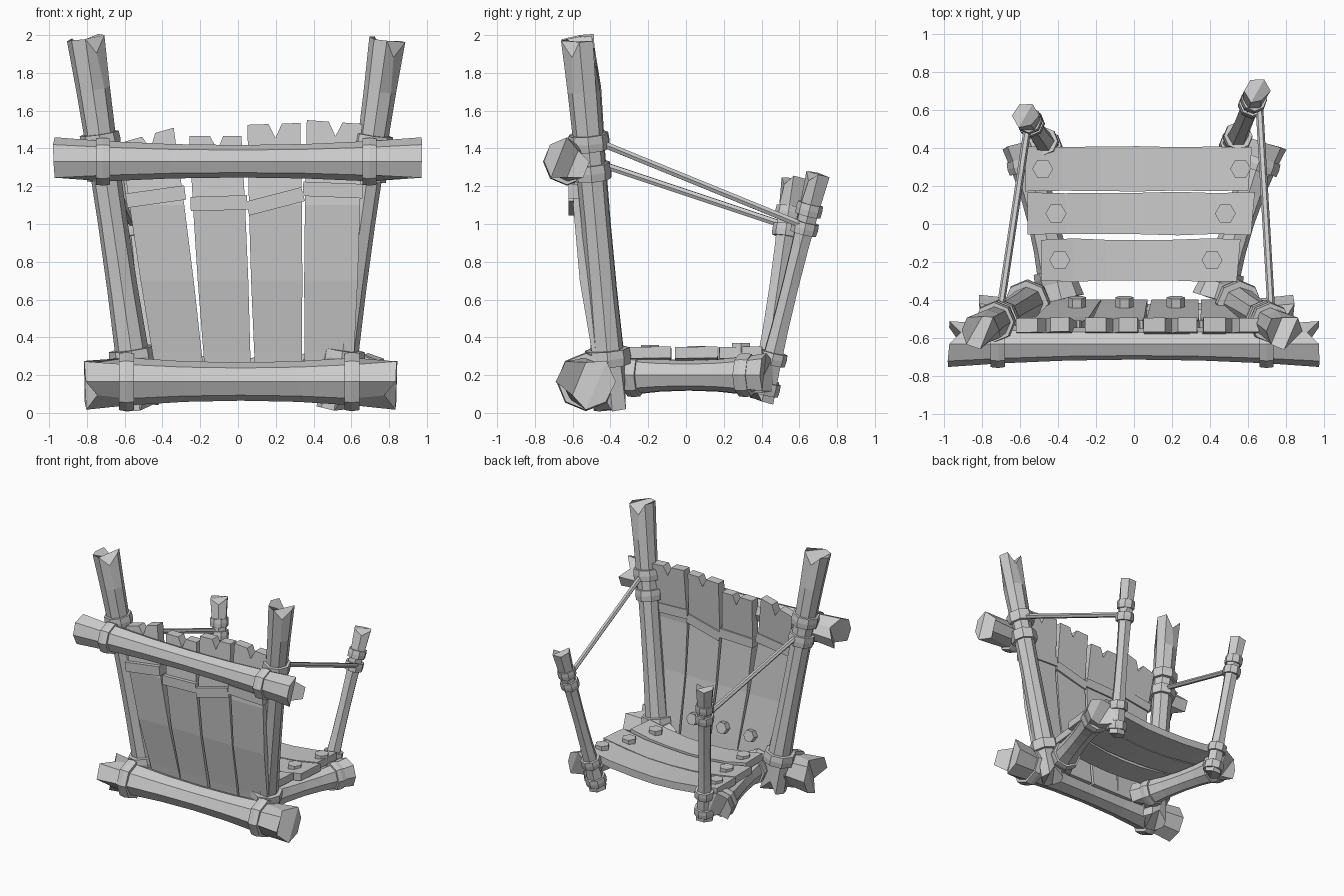
import bpy
import math
import random
from mathutils import Vector

random.seed(4)
cube = bpy.data.objects.get("Cube")
if cube:
    bpy.data.objects.remove(cube)


def loft(name, rings):
    """Join equal rings with quads and close both ends with quad strips."""
    n = len(rings[0])
    verts = [v for ring in rings for v in ring]
    faces = []
    for r in range(len(rings) - 1):
        for i in range(n):
            j = (i + 1) % n
            faces.append((r * n + i, r * n + j, (r + 1) * n + j, (r + 1) * n + i))
    last = (len(rings) - 1) * n
    for i in range(n // 2 - 1):
        cap = (i, n - 1 - i, n - 2 - i, i + 1)
        faces.append(cap)
        faces.append(tuple(last + k for k in reversed(cap)))
    mesh = bpy.data.meshes.new(name)
    mesh.from_pydata(verts, [], faces)
    mesh.update()
    obj = bpy.data.objects.new(name, mesh)
    bpy.context.collection.objects.link(obj)
    return obj


def frame(d):
    ref = Vector((0, 1, 0)) if abs(d.z) > 0.7 else Vector((0, 0, 1))
    u = d.cross(ref).normalized()
    return u, d.cross(u).normalized()


def log(name, a, b, r_end, r_mid, sides=8, split=(2, 5), depth=0.07):
    """Waisted log with split, slightly uneven ends."""
    a, b = Vector(a), Vector(b)
    d = (b - a).normalized()
    u, v = frame(d)
    ts = (0, 0.14, 0.32, 0.5, 0.68, 0.86, 1)
    wobble = [random.uniform(0.95, 1.04) for _ in range(sides)]
    rings = []
    for t in ts:
        r = r_mid + (r_end - r_mid) * (2 * t - 1) ** 2
        end = -1 if t == 0 else 1 if t == 1 else 0
        ring = []
        for i in range(sides):
            ang = math.tau * i / sides
            k = r * wobble[i]
            push = random.uniform(-0.012, 0) * end
            if end and i in split:
                k *= 0.68
                push = -depth * end
            ring.append(a.lerp(b, t) + (u * math.cos(ang) + v * math.sin(ang)) * k + d * push)
        rings.append(ring)
    return loft(name, rings)


def prism(name, centre, d, radius, width, sides=8, bulge=1.0):
    """Short binding, nail or rope along direction d."""
    c, d = Vector(centre), Vector(d).normalized()
    u, v = frame(d)
    rings = []
    for s, k in ((-0.5, 1), (0, bulge), (0.5, 1)):
        rings.append([c + d * (s * width) + (u * math.cos(q) + v * math.sin(q)) * radius * k
                      for q in (math.tau * i / sides for i in range(sides))])
    return loft(name, rings)


def rope(name, a, b, radius):
    a, b = Vector(a), Vector(b)
    return prism(name, (a + b) / 2, b - a, radius, (b - a).length, 6)


def bands(name, a, b, spots, width):
    """Bindings at (fraction, radius) spots along the line a-b."""
    a, b = Vector(a), Vector(b)
    for i, (t, r) in enumerate(spots):
        prism(f"{name}_{i + 1}", a.lerp(b, t), b - a, r, width, 8, 1.04)


def plank(name, stations, thick, across, normal, notch=0, slope=0):
    """Board through (point, half width) stations, with a split far end."""
    across, normal = Vector(across).normalized(), Vector(normal)
    cols = (-1, -0.2, 0.05, 0.3, 1)
    pts = [Vector(p) for p, _ in stations]
    rings = []
    for k, (p, half) in enumerate(stations):
        along = (pts[-1] - pts[-2]).normalized()
        sides = []
        for s in (-1, 1):
            row = []
            for i, c in enumerate(cols):
                q = pts[k] + across * half * c + normal * s * thick / 2
                if k == len(stations) - 1:
                    q += along * (slope * c - (notch if i == 2 else 0))
                row.append(q)
            sides.append(row)
        rings.append(sides[0] + sides[1][::-1])
    return loft(name, rings)


# Front cross logs with their bindings
UPPER = ((-0.98, -0.63, 1.33), (0.98, -0.63, 1.33))
LOWER = ((-0.815, -0.53, 0.165), (0.845, -0.53, 0.165))
log("upper_cross_log", *UPPER, 0.125, 0.085)
log("lower_cross_log", *LOWER, 0.155, 0.105, split=(1, 6))
bands("upper_log_binding", *UPPER, ((0.135, 0.122), (0.855, 0.122)), 0.075)
bands("lower_log_binding", *LOWER, ((0.135, 0.15), (0.855, 0.15)), 0.08)

# Per side: tall post, short post, side log and hand rope
SIDES = {
    "left": dict(tall=((0.51, -0.39, 0.02), (0.79, -0.565, 1.98)),
                 short=((0.52, 0.4, 0.06), (0.65, 0.7, 1.27)),
                 side=((0.42, -0.4, 0.2), (0.69, 0.43, 0.2)),
                 rope=((0.72, -0.43, 1.42), (0.66, 0.6, 1.0))),
    "right": dict(tall=((-0.52, -0.39, 0.02), (-0.81, -0.56, 1.99)),
                  short=((-0.45, 0.4, 0.07), (-0.57, 0.57, 1.25)),
                  side=((-0.38, -0.4, 0.2), (-0.58, 0.43, 0.2)),
                  rope=((-0.7, -0.43, 1.31), (-0.56, 0.5, 1.0))),
}
for side, part in SIDES.items():
    log(f"{side}_tall_post", *part["tall"], 0.1, 0.078, split=(3, 6), depth=0.09)
    bands(f"{side}_tall_post_binding", *part["tall"],
          ((0.14, 0.118), (0.64, 0.1), (0.72, 0.104)), 0.085)
    log(f"{side}_short_post", *part["short"], 0.072, 0.05, 6, (2,), 0.05)
    bands(f"{side}_short_post_binding", *part["short"],
          ((0.06, 0.078), (0.19, 0.075), (0.76, 0.07), (0.84, 0.068)), 0.065)
    log(f"{side}_side_log", *part["side"], 0.12, 0.08, split=(2,), depth=0.06)
    bands(f"{side}_side_log_binding", *part["side"], ((0.15, 0.112), (0.86, 0.112)), 0.07)
    rope(f"{side}_hand_rope", *part["rope"], 0.02)


# Upright wall boards: bottom x, top x, half width, top z, slope, strap z, strap tilt
WALL = (
    (-0.3, -0.48, 0.145, 1.47, 0.04, 1.145, 0.14),
    (-0.05, -0.12, 0.138, 1.465, 0.0, 1.11, 0.03),
    (0.215, 0.19, 0.14, 1.53, 0.005, 1.12, 0.26),
    (0.48, 0.51, 0.146, 1.54, -0.01, 1.18, -0.04),
)
for i, (x0, x1, half, top, slope, strap, tilt) in enumerate(WALL):
    low = 0.15
    stations = []
    for z, y, k in ((low, -0.435, 0.88), (0.32, -0.46, 0.9), (0.7, -0.525, 0.97),
                    (1.1, -0.56, 1.0), (top, -0.53, 1.0)):
        stations.append(((x0 + (x1 - x0) * (z - low) / (top - low), y, z), half * k))
    plank(f"wall_board_{i + 1}", stations, 0.075, (1, 0, 0), (0, 1, 0), 0.075, slope)
    x = x0 + (x1 - x0) * (strap - low) / (top - low)
    across = Vector((1, 0, tilt)).normalized()
    rise = Vector((-across.z, 0, across.x)) * 0.038
    mid = Vector((x, -0.565, strap))
    plank(f"wall_strap_{i + 1}", [(mid - rise, half + 0.012), (mid + rise, half + 0.012)],
          0.115, across, (0, 1, 0))

# Nails at the foot of the wall boards
for i, x in enumerate((-0.3, -0.05, 0.22)):
    prism(f"wall_nail_{i + 1}", (x, -0.41, 0.4), (0, 1, 0.2), 0.048, 0.05, 6)

# Sagging floor boards: x ends, y centre, half width, nail x positions
FLOOR = (
    (-0.57, 0.61, 0.29, 0.118, (-0.48, 0.56)),
    (-0.56, 0.625, 0.055, 0.113, (-0.41, 0.48)),
    (-0.49, 0.55, -0.19, 0.112, (-0.39, 0.41)),
)
for i, (xa, xb, y, half, nails) in enumerate(FLOOR):
    def height(x):
        t = 2 * (x - xa) / (xb - xa) - 1
        return 0.26 + 0.06 * t * t
    stations = []
    for k in range(7):
        x = xa + (xb - xa) * k / 6
        stations.append(((x, y, height(x)), half * random.uniform(0.94, 1.02)))
    plank(f"floor_board_{i + 1}", stations, 0.06, (0, 1, 0), (0, 0, 1), 0, 0.01)
    for j, x in enumerate(nails):
        prism(f"floor_nail_{i + 1}_{j + 1}", (x, y, height(x) + 0.035), (0, 0, 1), 0.055, 0.05, 6)

# Consistent outward normals and flat shading
for obj in bpy.context.collection.objects:
    if obj.type == 'MESH':
        bpy.context.view_layer.objects.active = obj
        bpy.ops.object.mode_set(mode='EDIT')
        bpy.ops.mesh.select_all(action='SELECT')
        bpy.ops.mesh.normals_make_consistent(inside=False)
        bpy.ops.object.mode_set(mode='OBJECT')
        obj.data.shade_flat()
